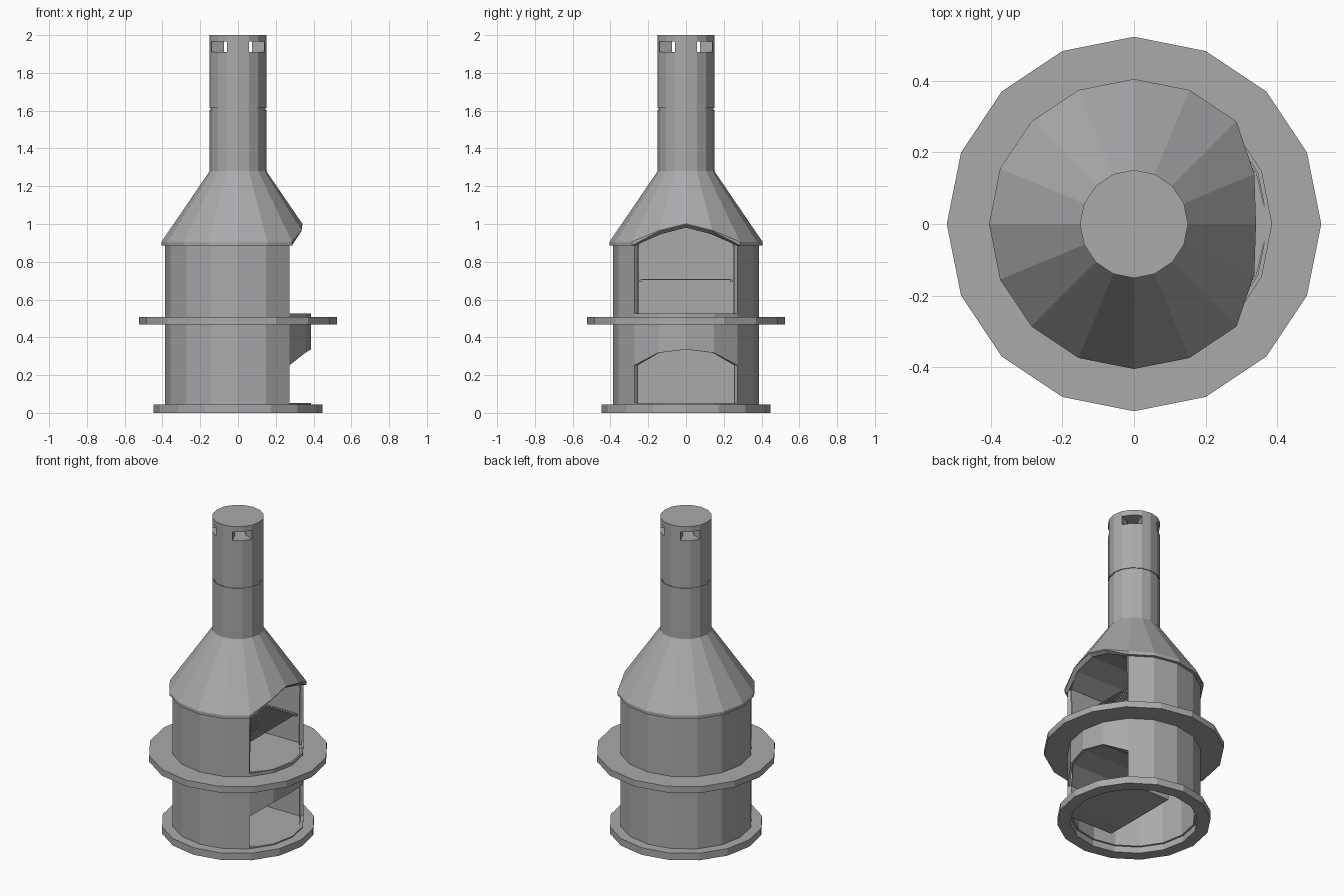
import bpy, bmesh
from math import cos, sin, pi

if "Cube" in bpy.data.objects:
    bpy.data.objects.remove(bpy.data.objects["Cube"])

SIDES = 16
grey = bpy.data.materials.new("dark_grey")
grey.diffuse_color = (0.41, 0.40, 0.41, 1)
grey.use_nodes = True
grey.node_tree.nodes["Principled BSDF"].inputs["Base Color"].default_value = grey.diffuse_color


def finish(name, bm):
    bmesh.ops.recalc_face_normals(bm, faces=bm.faces[:])
    me = bpy.data.meshes.new(name)
    bm.to_mesh(me)
    bm.free()
    me.materials.append(grey)
    ob = bpy.data.objects.new(name, me)
    bpy.context.collection.objects.link(ob)
    return ob


def sweep(name, sections, closed=True):
    """Skin closed (radius, z) sections given as {angle index: section}, in order."""
    bm = bmesh.new()
    loops = []
    for i, sec in sections.items():
        a = 2 * pi * i / SIDES
        loops.append([bm.verts.new((r * cos(a), r * sin(a), z)) for r, z in sec])
    n = len(loops[0])
    pairs = list(zip(loops, loops[1:])) + ([(loops[-1], loops[0])] if closed else [])
    for p, q in pairs:
        for k in range(n):
            bm.faces.new((p[k], p[(k + 1) % n], q[(k + 1) % n], q[k]))
    if not closed:
        bm.faces.new(loops[0])
        bm.faces.new(loops[-1])
    return finish(name, bm)


def wall(r0, r1, z0, z1):
    return [(r0, z0), (r1, z0), (r1, z1), (r0, z1)]


def ring(name, r0, r1, z0, z1):
    return sweep(name, {i: wall(r0, r1, z0, z1) for i in range(SIDES)})


def prism(name, pts, z0, z1):
    bm = bmesh.new()
    f = bm.faces.new([bm.verts.new((x, y, z0)) for x, y in pts])
    top = bmesh.ops.extrude_face_region(bm, geom=[f])["geom"]
    bmesh.ops.translate(bm, vec=(0, 0, z1 - z0),
                        verts=[v for v in top if isinstance(v, bmesh.types.BMVert)])
    return finish(name, bm)


def polar(r, i):
    a = 2 * pi * i / SIDES
    return r * cos(a), r * sin(a)


def drum(name, r, z0, z1):
    return prism(name, [polar(r, i) for i in range(SIDES)], z0, z1)


def niche(name, ys, floor, tops, x_floor, x_top, back=-0.04):
    """Box with an arched roof, open towards +x; lists run from side to middle."""
    mirror = lambda s: s + s[-2::-1]
    y = [-v for v in ys] + ys[-2::-1]
    bm = bmesh.new()
    new = bm.verts.new
    fb = [new((back, v, floor)) for v in y]
    ff = [new((x, v, floor)) for x, v in zip(mirror(x_floor), y)]
    tb = [new((back, v, z)) for v, z in zip(y, mirror(tops))]
    tf = [new((x, v, z)) for x, v, z in zip(mirror(x_top), y, mirror(tops))]
    for k in range(len(y) - 1):
        for p, q in ((fb, ff), (tb, tf), (fb, tb)):
            bm.faces.new((p[k], p[k + 1], q[k + 1], q[k]))
    for k in (0, -1):
        bm.faces.new((fb[k], ff[k], tf[k], tb[k]))
    ob = finish(name, bm)
    m = ob.modifiers.new("thickness", "SOLIDIFY")
    m.thickness, m.offset = 0.006, 1
    return ob


def box(name, size, loc):
    bm = bmesh.new()
    bmesh.ops.create_cube(bm, size=1)
    bmesh.ops.scale(bm, vec=size, verts=bm.verts)
    bmesh.ops.translate(bm, vec=loc, verts=bm.verts)
    return finish(name, bm)


# base plinth and round counter
ring("base_ring", 0.372, 0.447, 0, 0.045)
ring("counter", 0.36, 0.523, 0.467, 0.507)

# column wall, open at the +x side, with sill and arched front panel
R1 = 0.386
sweep("column_wall", {i: wall(0.36, R1, 0.04, 0.895) for i in range(2, 15)}, False)
sweep("lower_sill", {i: wall(0.37, R1, 0.03, 0.052) for i in range(-2, 3)}, False)
arch = [0.336, 0.318, 0.252]
sweep("front_panel", {i: wall(0.374, R1, arch[abs(i)], 0.526) for i in range(-2, 3)}, False)

# wood store and fire chamber
niche("wood_store", [0.255, 0.142, 0], 0.05, [0.252, 0.318, 0.336],
      [0.258, 0.342, 0.373], [0.258, 0.342, 0.373])
niche("fire_chamber", [0.248, 0.14, 0], 0.522, [0.895, 0.95, 0.982],
      [0.258, 0.343, 0.375], [0.265, 0.32, 0.32])

# grill: cross bars on two side rails
for i in range(16):
    box("grill_bar", (0.007, 0.48, 0.007), (-0.03 + i * 0.018, 0, 0.706))
for s in (-1, 1):
    box("grill_rail", (0.285, 0.014, 0.014), (0.105, s * 0.239, 0.699))

# hood, its rim lifted along the slope over the opening, where it is cut thinner
lift = {0: 0.095, 1: 0.061, 15: 0.061}
hood = {}
for i in range(SIDES):
    d = lift.get(i, 0)
    k = 0.675 * d
    low = 0.902 if d else 0.886
    hood[i] = [(0.383 - k, 0.886 + d), (0.405 - k, low + d),
               (0.405 - k, 0.906 + d), (0.15, 1.28), (0.13, 1.28)]
sweep("hood", hood)

# chimney pipe and joint
drum("chimney_pipe", 0.15, 1.28, 1.604)
drum("chimney_joint", 0.146, 1.6, 1.62)

# chimney cap with four smoke windows cut by one star-shaped cutter
cap = drum("chimney_cap", 0.151, 1.613, 2.0)
star = []
for i in range(SIDES):
    radii = {0: (0.08,), 1: (0.08, 0.2), 2: (0.2,), 3: (0.2, 0.08)}[i % 4]
    star += [polar(r, i) for r in radii]
cutter = prism("window_cutter", star, 1.91, 1.966)
cutter.hide_render = True
m = cap.modifiers.new("windows", "BOOLEAN")
m.operation, m.solver, m.object = "DIFFERENCE", "EXACT", cutter
bpy.context.view_layer.objects.active = cap
bpy.ops.object.modifier_apply(modifier=m.name)
bpy.data.objects.remove(cutter)
